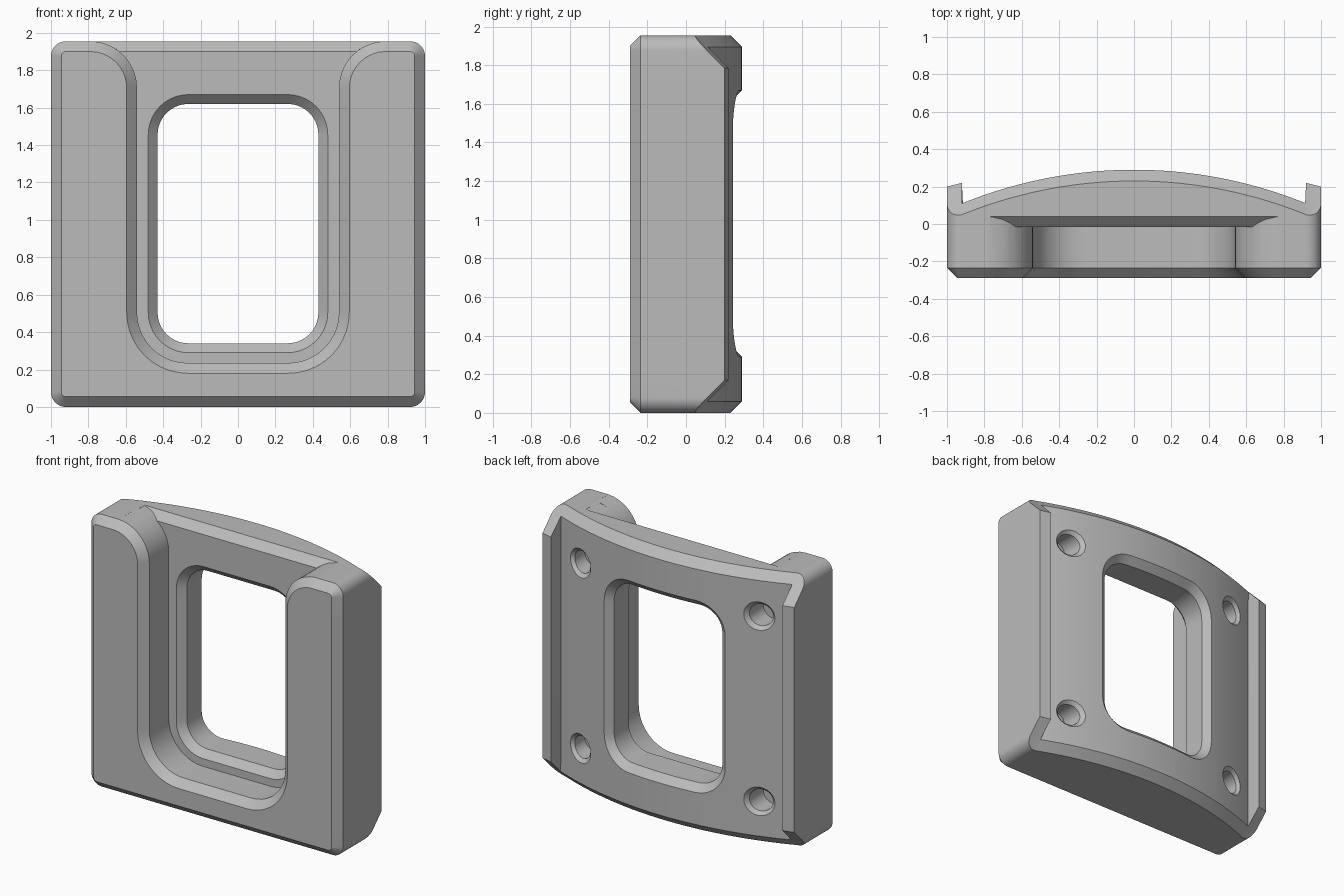
import bpy, bmesh
from math import sin, cos, radians, sqrt

if "Cube" in bpy.data.objects:
    bpy.data.objects.remove(bpy.data.objects["Cube"])

H = 1.955            # overall height
FRONT, FLOOR = -0.29, -0.015
CH = 0.055           # front chamfer


def back(x):
    """Depth of the bowed back surface."""
    return 0.29 - 2.44 + sqrt(2.44 ** 2 - x * x)


def arc(cx, cz, r, a0, a1, n=10):
    steps = [radians(a0 + (a1 - a0) * i / n) for i in range(n + 1)]
    return [(cx + r * cos(a), cz + r * sin(a)) for a in steps]


def rounded_rect(w, z0, z1, r, off=0.0, cuts=12):
    """Rounded outline in x, z with its straight edges subdivided."""
    cx, pts = w - r, []
    for x, z, a in ((cx, z0 + r, -90), (cx, z1 - r, 0), (-cx, z1 - r, 90), (-cx, z0 + r, 180)):
        corner = arc(x, z, r + off, a, a + 90)
        if pts:
            pts += between(pts[-1], corner[0], cuts)
        pts += corner
    return pts + between(pts[-1], pts[0], cuts)


def between(a, b, n):
    return [(a[0] + (b[0] - a[0]) * i / n, a[1] + (b[1] - a[1]) * i / n) for i in range(1, n)]


def u_outline(off):
    """Pocket outline: round bottom corners, flared open top."""
    half = arc(0.27, 0.505, 0.27 + off, -90, 0) + arc(0.79, 1.705, 0.25 - off, 180, 92) + [(0.79, 2.2)]
    return half + [(-x, z) for x, z in reversed(half)]


def at(outline, y):
    return [(x, y, z) for x, z in outline]


def on_back(outline, dy):
    return [(x, back(x) + dy, z) for x, z in outline]


def loft(name, rings):
    """Skin matching closed rings and cap both ends."""
    bm = bmesh.new()
    rows = [[bm.verts.new(p) for p in ring] for ring in rings]
    n = len(rows[0])
    for a, b in zip(rows, rows[1:]):
        for i in range(n):
            bm.faces.new((a[i], a[(i + 1) % n], b[(i + 1) % n], b[i]))
    bm.faces.new(rows[0])
    bm.faces.new(rows[-1][::-1])
    bmesh.ops.recalc_face_normals(bm, faces=bm.faces)
    mesh = bpy.data.meshes.new(name)
    bm.to_mesh(mesh)
    bm.free()
    obj = bpy.data.objects.new(name, mesh)
    bpy.context.collection.objects.link(obj)
    return obj


def carve(target, cutter, operation="DIFFERENCE"):
    cutter.hide_render = True
    mod = target.modifiers.new(cutter.name, "BOOLEAN")
    mod.object, mod.operation, mod.solver = cutter, operation, "EXACT"
    bpy.context.view_layer.objects.active = target
    bpy.ops.object.modifier_apply(modifier=mod.name)
    bpy.data.objects.remove(cutter)


# Block with rounded corners and a chamfered front
frame = loft("frame_block", [
    at(rounded_rect(1, 0, H, 0.08, -CH), FRONT),
    at(rounded_rect(1, 0, H, 0.08), FRONT + CH),
    at(rounded_rect(1, 0, H, 0.08), 0.5)])


# Bowed back with side lips, chamfered at both ends
def back_ring(z):
    d = min(z, H - z)
    half = [(0.915 * i / 24, back(0.915 * i / 24) - max(0, 0.06 - d)) for i in range(25)]
    half += [(0.92, min(0.22, 0.05 + d)), (1.04, min(0.19, 0.02 + d)), (1.04, -0.6)]
    full = [(-x, y) for x, y in reversed(half[1:])] + half
    return [(x, y, z) for x, y in full]


levels = (-0.1, 0.06, 0.17, H - 0.17, H - 0.06, H + 0.1)
carve(frame, loft("back_envelope", [back_ring(z) for z in levels]), "INTERSECT")

# Front pocket, open at the top
carve(frame, loft("pocket", [
    at(u_outline(2 * CH), FRONT - CH),
    at(u_outline(0), FRONT + CH),
    at(u_outline(0), FLOOR)]))

# Sloped top edge of the pocket floor
wedge = []
for z in (1.893, 1.91, 1.925, 1.94, 1.954, 2.02):
    w = 0.79 - sqrt(max(0, 0.25 ** 2 - (z - 1.705) ** 2))
    y = FLOOR + z - 1.9
    wedge.append([(-w, -0.1, z), (w, -0.1, z), (w, y, z), (-w, y, z)])
carve(frame, loft("top_slope", wedge))


# Window, chamfered on the front and on the bowed back
def window(off):
    return rounded_rect(0.43, 0.34, 1.62, 0.165, off)


carve(frame, loft("window", [
    at(window(0.1), FLOOR - 0.05), at(window(0), FLOOR + 0.05),
    on_back(window(0), -0.05), on_back(window(0.1), 0.05)]))

# Four countersunk blind holes in the back
for x in (-0.71, 0.71):
    for z in (0.31, 1.64):
        def circle(r):
            return arc(x, z, r, 0, 352.5, 47)
        carve(frame, loft("screw_hole", [
            at(circle(0.078), back(x) - 0.16),
            on_back(circle(0.078), -0.024), on_back(circle(0.126), 0.024)]))

# Finish
grey = bpy.data.materials.new("plain grey")
grey.use_nodes = True
color = (0.5, 0.5, 0.5, 1)
grey.diffuse_color = color
grey.node_tree.nodes["Principled BSDF"].inputs["Base Color"].default_value = color
frame.data.materials.clear()
frame.data.materials.append(grey)
for p in frame.data.polygons:
    p.material_index = 0
frame.select_set(True)
bpy.context.view_layer.objects.active = frame
bpy.ops.object.shade_smooth_by_angle(angle=radians(25))
